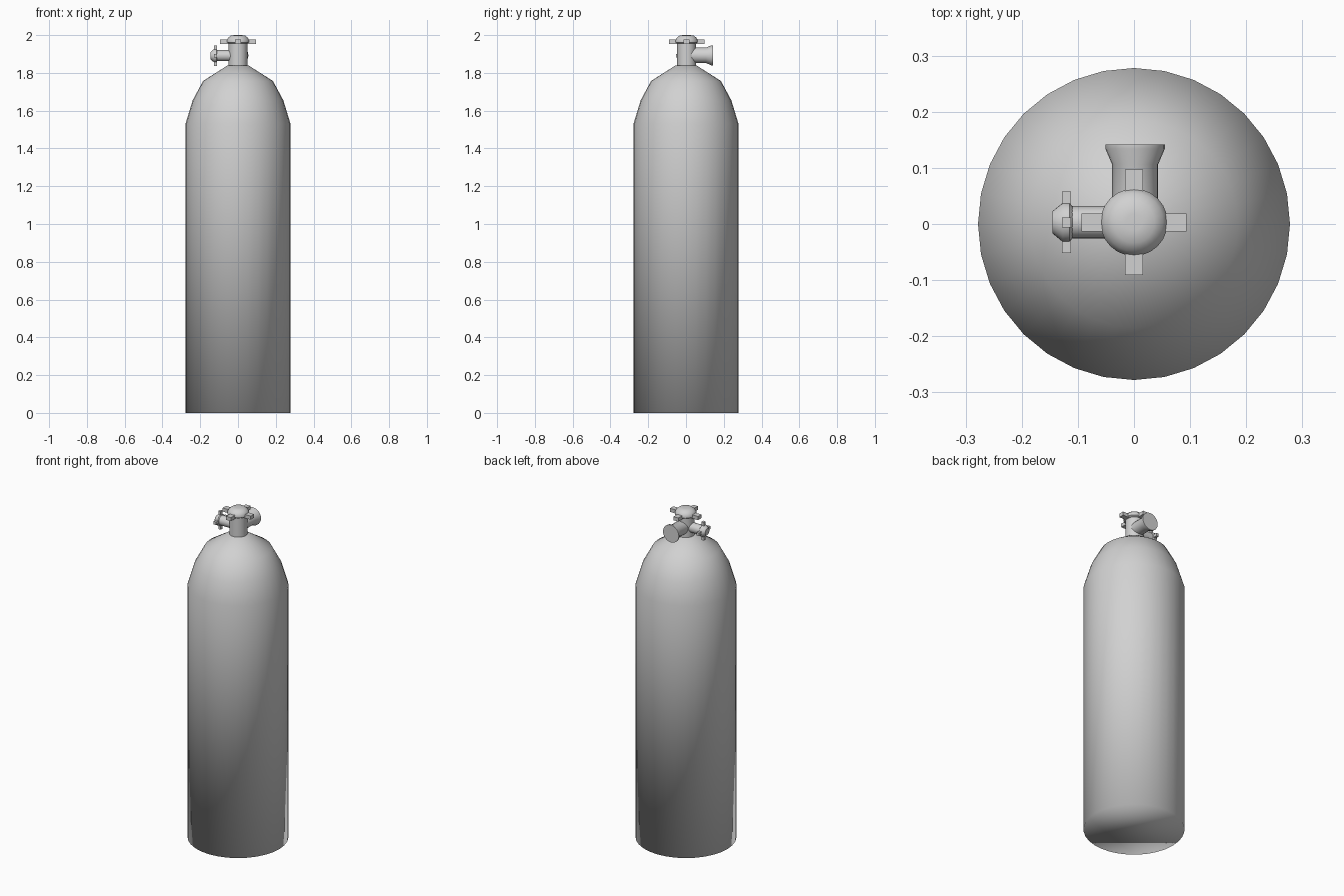
import bpy, bmesh, math
from mathutils import Matrix, Vector

cube = bpy.data.objects.get("Cube")
if cube:
    bpy.data.objects.remove(cube, do_unlink=True)

GREY = (0.64, 0.64, 0.64, 1)
metal = bpy.data.materials.new("light grey metal")
metal.use_nodes = True
metal.diffuse_color = GREY
metal.node_tree.nodes["Principled BSDF"].inputs["Base Color"].default_value = GREY


def finish(name, bm, matrix, sharp_angle=None):
    """Turn a bmesh into a smooth shaded object; no angle means fully smooth."""
    bmesh.ops.recalc_face_normals(bm, faces=bm.faces)
    bm.transform(matrix)
    mesh = bpy.data.meshes.new(name)
    bm.to_mesh(mesh)
    bm.free()
    mesh.materials.append(metal)
    obj = bpy.data.objects.new(name, mesh)
    bpy.context.collection.objects.link(obj)
    bpy.ops.object.select_all(action='DESELECT')
    obj.select_set(True)
    bpy.context.view_layer.objects.active = obj
    if sharp_angle is None:
        bpy.ops.object.shade_smooth()
    else:
        bpy.ops.object.shade_smooth_by_angle(angle=math.radians(sharp_angle))
    return obj


def lathe(bm, profile, sides):
    """Revolve (radius, height) points about z and cap both ends."""
    rings = []
    for radius, height in profile:
        rings.append([bm.verts.new((radius * math.cos(math.tau * i / sides),
                                    radius * math.sin(math.tau * i / sides), height))
                      for i in range(sides)])
    for low, high in zip(rings, rings[1:]):
        for i in range(sides):
            j = (i + 1) % sides
            bm.faces.new((low[i], low[j], high[j], high[i]))
    bm.faces.new(rings[0][::-1])
    bm.faces.new(rings[-1])


def turned_part(name, profile, sides, matrix=Matrix(), sharp_angle=None):
    bm = bmesh.new()
    lathe(bm, profile, sides)
    return finish(name, bm, matrix, sharp_angle)


def handwheel(name, profile, reach, width, thickness, arm_height, matrix):
    """Domed hub with four flat arms."""
    bm = bmesh.new()
    lathe(bm, profile, 24)
    for size in ((2 * reach, width, thickness), (width, 2 * reach, thickness)):
        bmesh.ops.create_cube(bm, size=1, matrix=Matrix.Translation((0, 0, arm_height))
                              @ Matrix.Diagonal((*size, 1)))
    return finish(name, bm, matrix, 40)


# Valve axes: one points to the model's right, one to the back
to_right = Matrix.Translation((0, 0.003, 1.891)) @ Matrix.Rotation(-math.pi / 2, 4, 'Y')
to_back = Matrix.Translation((0.002, 0, 1.893)) @ Matrix.Rotation(-math.pi / 2, 4, 'X')
centre = Matrix.Translation((0, 0.003, 0))

# Tank body with faceted shoulder
turned_part("tank_body", [(0.278, 0), (0.278, 1.53), (0.24, 1.655),
                          (0.185, 1.757), (0.055, 1.84)], 32)

# Valve stem on top of the shoulder
turned_part("valve_stem", [(0.05, 1.82), (0.05, 1.965)], 24, centre, 40)

# Top handwheel
handwheel("top_handwheel", [(0.05, 1.955), (0.06, 1.962), (0.06, 1.973),
                            (0.052, 1.986), (0.037, 1.998), (0.015, 2.0)],
          0.094, 0.032, 0.022, 1.965, centre)

# Side valve with its small handwheel
turned_part("side_valve", [(0.029, 0), (0.029, 0.118)], 20, to_right, 40)
handwheel("side_handwheel", [(0.029, 0.11), (0.035, 0.115), (0.035, 0.127),
                             (0.02, 0.145)],
          0.055, 0.018, 0.016, 0.12, to_right)

# Rear outlet flaring to a flat end
turned_part("rear_outlet", [(0.041, 0), (0.041, 0.106), (0.053, 0.134),
                            (0.053, 0.142)], 24, to_back, 40)
